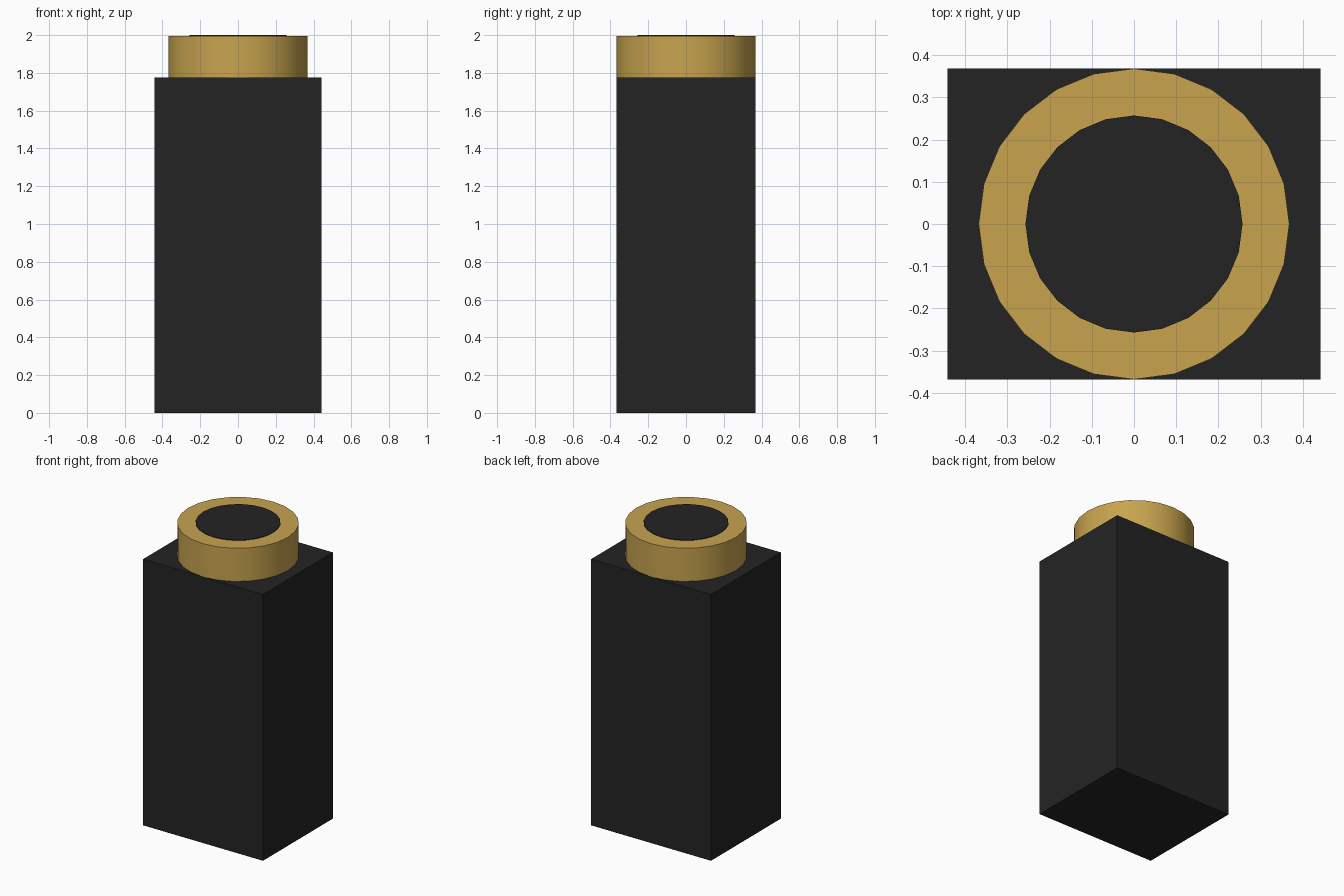
import bpy
import math

cube = bpy.data.objects.get("Cube")
if cube:
    bpy.data.objects.remove(cube, do_unlink=True)


def make_material(name, rgb):
    mat = bpy.data.materials.new(name)
    mat.use_nodes = True
    mat.diffuse_color = (*rgb, 1)
    for node in mat.node_tree.nodes:
        if node.type == 'BSDF_PRINCIPLED':
            node.inputs["Base Color"].default_value = (*rgb, 1)
    return mat


def finish(name, mat):
    obj = bpy.context.object
    obj.name = obj.data.name = name
    obj.data.materials.append(mat)
    return obj


def cylinder(name, radius, z0, z1, mat):
    bpy.ops.mesh.primitive_cylinder_add(
        vertices=24, radius=radius, depth=z1 - z0, location=(0, 0, (z0 + z1) / 2))
    bpy.ops.object.shade_smooth_by_angle(angle=math.radians(30))
    return finish(name, mat)


black = make_material("matte black", (0.0176, 0.0176, 0.0176))
gold = make_material("gold", (0.578, 0.371, 0.078))

BODY_TOP = 1.775

# Rectangular body
bpy.ops.mesh.primitive_cube_add(size=1, location=(0, 0, BODY_TOP / 2))
body = finish("body", black)
body.scale = (0.884, 0.736, BODY_TOP)
bpy.ops.object.transform_apply(location=False, rotation=False, scale=True)

# Gold collar with a thin black disc on top
cylinder("collar", 0.368, BODY_TOP, 1.996, gold)
cylinder("top_disc", 0.257, 1.996, 2.0, black)
